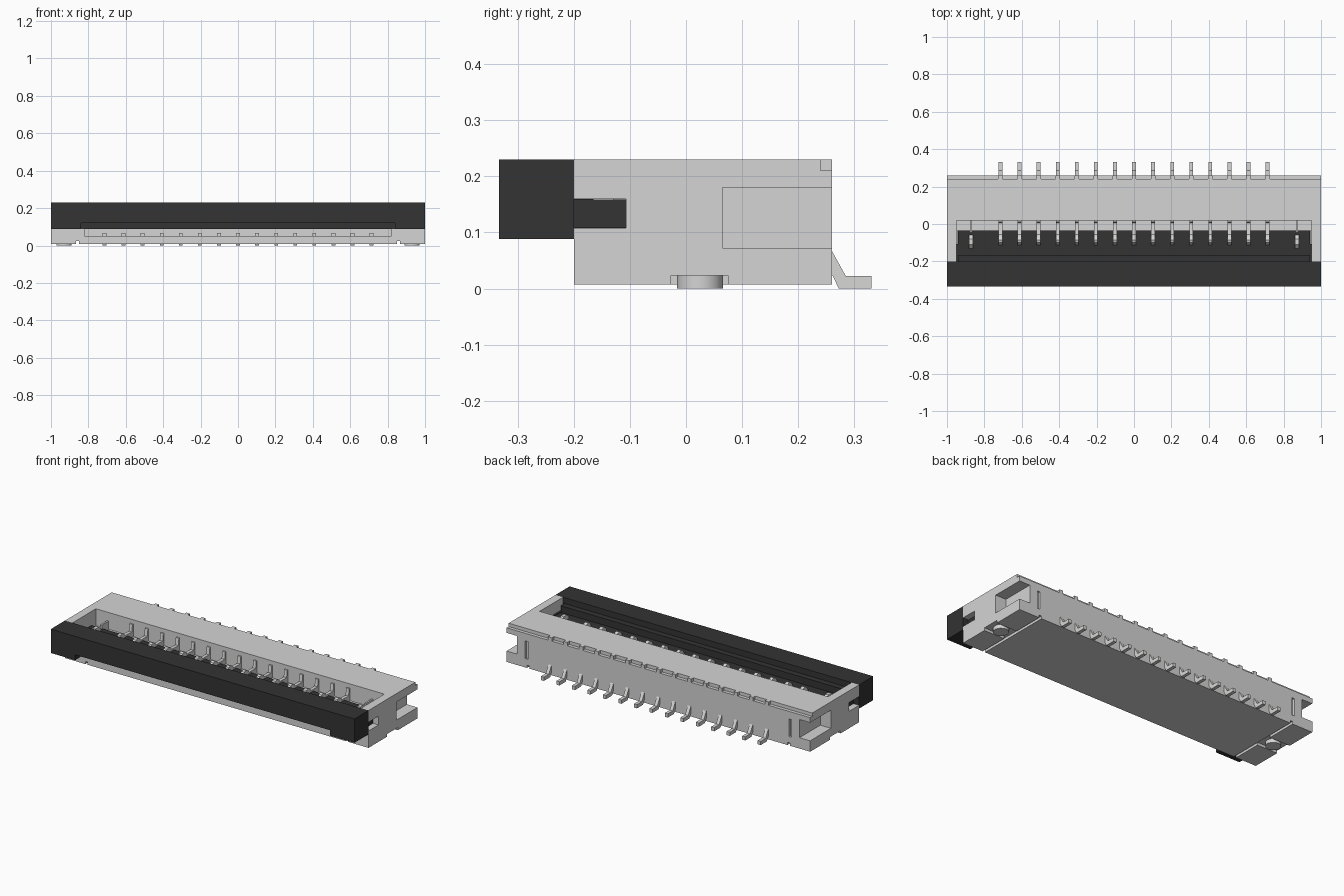
import bpy, bmesh, math

cube = bpy.data.objects.get("Cube")
if cube:
    bpy.data.objects.remove(cube, do_unlink=True)


def material(name, rgb):
    m = bpy.data.materials.new(name)
    m.use_nodes = True
    m.diffuse_color = (*rgb, 1)
    bsdf = m.node_tree.nodes["Principled BSDF"]
    bsdf.inputs["Base Color"].default_value = (*rgb, 1)
    bsdf.inputs["Roughness"].default_value = 0.6
    return m


LIGHT = material("light grey plastic", (0.66, 0.66, 0.66))
DARK = material("black plastic", (0.033, 0.033, 0.033))
METAL = material("contact metal", (0.68, 0.68, 0.67))


def prisms(name, parts, mat):
    """Each part is (x0, x1, yz profile), extruded along x."""
    bm = bmesh.new()
    for x0, x1, profile in parts:
        a = [bm.verts.new((x0, y, z)) for y, z in profile]
        b = [bm.verts.new((x1, y, z)) for y, z in profile]
        bm.faces.new(a)
        bm.faces.new(b[::-1])
        for i in range(len(a)):
            j = (i + 1) % len(a)
            bm.faces.new((a[i], b[i], b[j], a[j]))
    bmesh.ops.recalc_face_normals(bm, faces=bm.faces)
    mesh = bpy.data.meshes.new(name)
    bm.to_mesh(mesh)
    bm.free()
    obj = bpy.data.objects.new(name, mesh)
    bpy.context.collection.objects.link(obj)
    mesh.materials.append(mat)
    return obj


def box(x0, x1, y0, y1, z0, z1):
    return (x0, x1, [(y0, z0), (y1, z0), (y1, z1), (y0, z1)])


def both(x0, x1, *rest):
    """The same box on both ends."""
    return [box(x0, x1, *rest), box(-x1, -x0, *rest)]


def cut(obj, boxes):
    """Subtract boxes that do not overlap each other."""
    cutter = prisms("cutter", boxes, obj.data.materials[0])
    cutter.hide_render = True
    mod = obj.modifiers.new("cut", 'BOOLEAN')
    mod.operation, mod.solver, mod.object = 'DIFFERENCE', 'EXACT', cutter
    dg = bpy.context.evaluated_depsgraph_get()
    mesh = bpy.data.meshes.new_from_object(obj.evaluated_get(dg))
    obj.modifiers.clear()
    obj.data = mesh
    bpy.data.objects.remove(cutter, do_unlink=True)


PINS = [(i - 7) * 0.102 for i in range(15)]
W = 0.01

# Housing with open top, actuator well and cable slot
housing = prisms("housing", [box(-1, 1, -0.2, 0.26, 0.007, 0.23)], LIGHT)
cut(housing, [box(-0.95, 0.95, -0.3, 0.02, 0.13, 0.3)])
cut(housing, [box(-0.945, 0.945, -0.3, -0.035, 0.088, 0.2)])
cut(housing, [box(-0.82, 0.82, -0.3, 0.1, 0.05, 0.1)])
# Hinge slots, rear corner notches, rear slits, rear top step between ribs
edges = [-1.1] + [x + s for x in PINS for s in (-0.012, 0.012)] + [1.1]
cut(housing, both(0.9, 1.1, -0.3, -0.107, 0.108, 0.16)
    + both(0.93, 1.1, 0.065, 0.3, 0.072, 0.18)
    + both(0.86, 0.878, 0.22, 0.3, 0.06, 0.165)
    + [box(a, b, 0.24, 0.3, 0.21, 0.3) for a, b in zip(edges[::2], edges[1::2])])
# Underside: recessed ends that carry the feet
cut(housing, both(0.85, 1.1, -0.3, 0.3, -0.1, 0.023))

# Feet at the four corners, standing off from the centre panel
prisms("corner_feet", both(0.866, 1.0, -0.2, -0.027, 0.007, 0.023)
       + both(0.866, 1.0, 0.075, 0.26, 0.007, 0.023), LIGHT)

# Flip lever: front bar, stepped tongue and hinge arms
lever_bar = prisms("lever_bar", [box(-1, 1, -0.333, -0.2, 0.088, 0.23)], DARK)
cut(lever_bar, [box(-0.84, 0.84, -0.4, -0.201, 0, 0.12)])
prisms("lever_tongue", [(-0.94, 0.94, [
    (-0.2, 0.091), (-0.035, 0.1), (-0.035, 0.155), (-0.165, 0.155),
    (-0.165, 0.195), (-0.2, 0.195)])], DARK)
prisms("lever_arms", both(0.94, 0.965, -0.2, -0.107, 0.109, 0.159), DARK)

# Contacts: solder tails, lower beams and upper hooked fingers
tail = [(0.25, 0.07), (0.26, 0.067), (0.285, 0.022), (0.331, 0.022),
        (0.331, 0), (0.272, 0), (0.262, 0.022), (0.25, 0.03)]
finger = [(0.03, 0.205), (0.012, 0.205), (0.006, 0.163), (-0.055, 0.165),
          (-0.07, 0.182), (-0.085, 0.187), (-0.1, 0.182), (-0.112, 0.165),
          (-0.112, 0.145), (0.03, 0.13)]
prisms("solder_tails", [(x - W, x + W, tail) for x in PINS], METAL)
prisms("upper_fingers", [(x - W, x + W, finger) for x in PINS], METAL)
prisms("lower_beams", [box(x - W, x + W, -0.16, 0.11, 0.045, 0.066) for x in PINS], METAL)

# End clips: tips over the tongue, stems behind it, ends inside the rear slits
tip = [(-0.13, 0.14), (-0.06, 0.14), (-0.06, 0.165), (-0.08, 0.183),
       (-0.11, 0.183), (-0.13, 0.165)]
prisms("end_clips", [(s * 0.871 - W, s * 0.871 + W, tip) for s in (-1, 1)]
       + both(0.866, 0.876, -0.045, 0.03, 0.12, 0.18)
       + both(0.863, 0.875, 0.21, 0.25, 0.06, 0.165), METAL)

# Round locating pegs under each end
for side, label in ((1, "left"), (-1, "right")):
    bpy.ops.mesh.primitive_cylinder_add(vertices=32, radius=0.041, depth=0.025,
                                        location=(side * 0.93, 0.025, 0.0125))
    peg = bpy.context.object
    peg.name = label + "_peg"
    peg.data.materials.append(LIGHT)
    bpy.ops.object.shade_smooth_by_angle(angle=math.radians(40))
